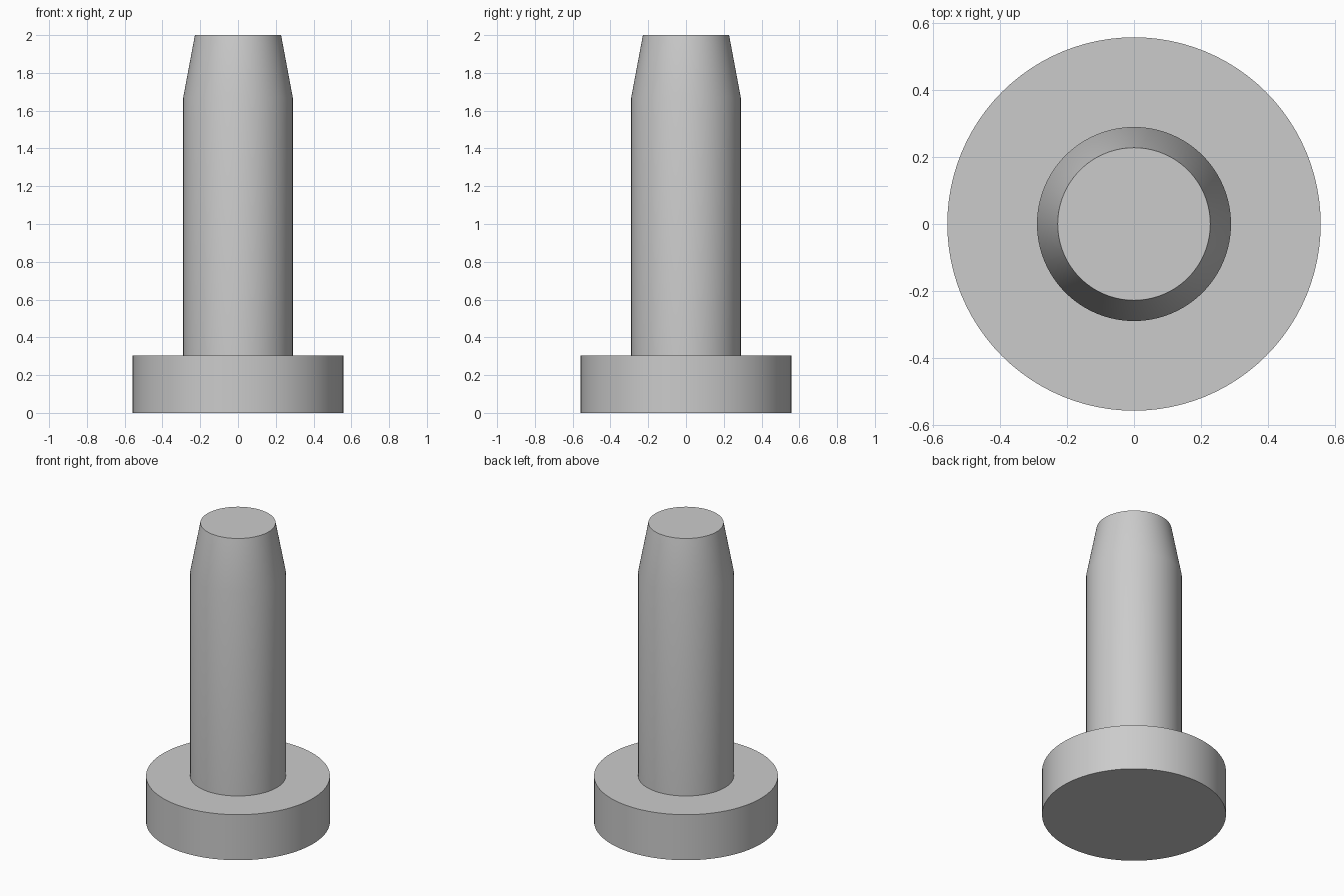
import bpy
import bmesh
import math

cube = bpy.data.objects.get("Cube")
if cube:
    bpy.data.objects.remove(cube, do_unlink=True)

SIDES = 96

# Plain grey metal
metal = bpy.data.materials.new("grey_metal")
metal.use_nodes = True
grey = (0.6, 0.6, 0.6, 1.0)
metal.diffuse_color = grey
metal.node_tree.nodes["Principled BSDF"].inputs["Base Color"].default_value = grey


def turned_part(name, profile):
    """Closed solid of revolution from (radius, height) points, bottom to top."""
    bm = bmesh.new()
    rings = []
    for radius, z in profile:
        angles = [2 * math.pi * i / SIDES for i in range(SIDES)]
        rings.append([bm.verts.new((radius * math.cos(a), radius * math.sin(a), z))
                      for a in angles])
    for low, high in zip(rings, rings[1:]):
        for i in range(SIDES):
            j = (i + 1) % SIDES
            bm.faces.new((low[i], low[j], high[j], high[i]))
    bm.faces.new(rings[0][::-1])
    bm.faces.new(rings[-1])
    mesh = bpy.data.meshes.new(name)
    bm.to_mesh(mesh)
    bm.free()
    mesh.materials.append(metal)
    obj = bpy.data.objects.new(name, mesh)
    bpy.context.collection.objects.link(obj)
    bpy.ops.object.select_all(action="DESELECT")
    obj.select_set(True)
    bpy.context.view_layer.objects.active = obj
    bpy.ops.object.shade_smooth_by_angle(angle=math.radians(30))
    return obj


# One stepped pin: wide flange, straight shaft, tapered tip
turned_part("flanged_pin", [
    (0.558, 0.0), (0.558, 0.305),   # flange
    (0.29, 0.305), (0.29, 1.67),    # shaft
    (0.228, 2.0),                   # tapered tip
])
